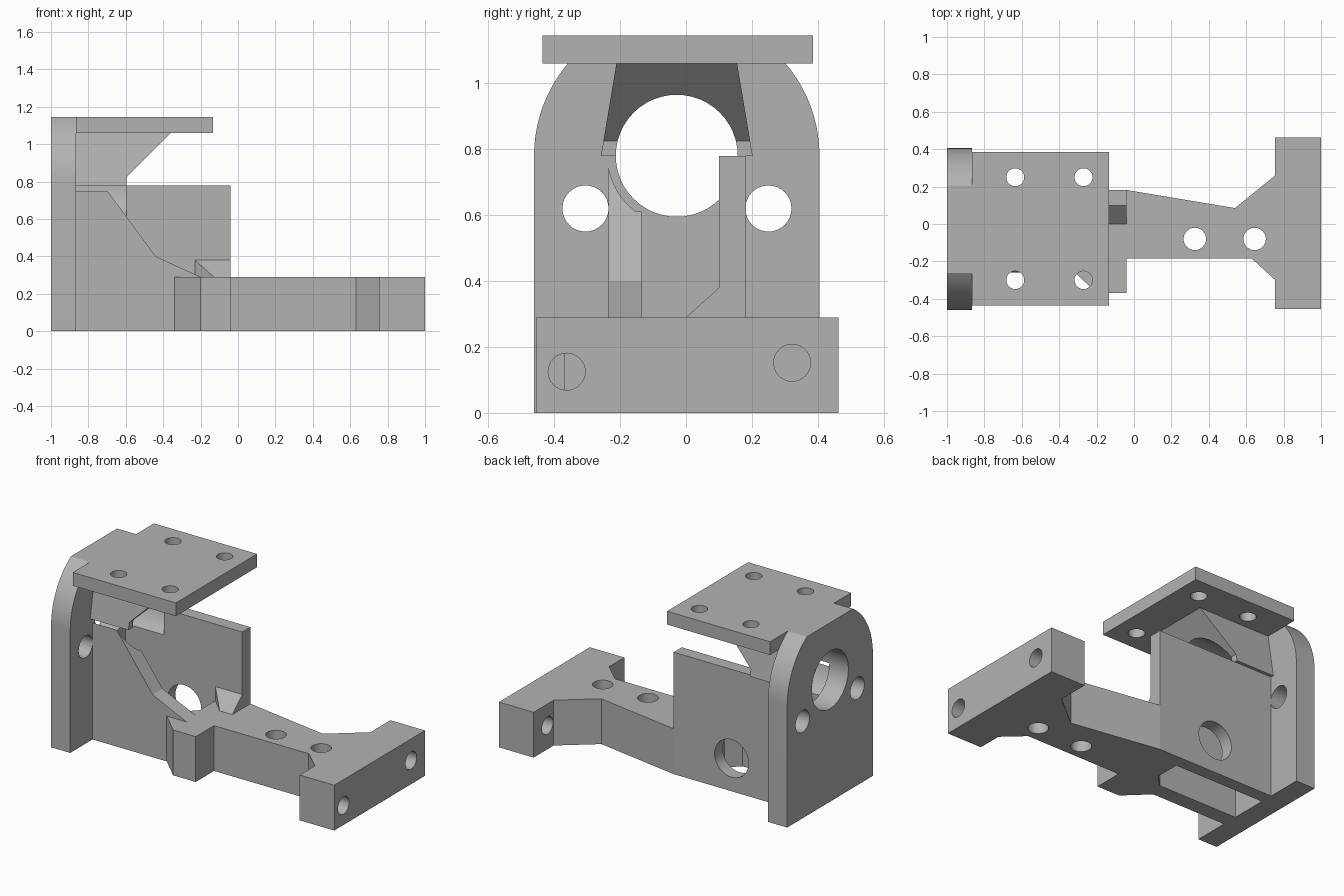
import bpy, bmesh, math
from mathutils import Vector

old = bpy.data.objects.get("Cube")
if old:
    bpy.data.objects.remove(old, do_unlink=True)

grey = bpy.data.materials.new("plain grey")
grey.use_nodes = True
grey.diffuse_color = (0.45, 0.45, 0.45, 1)
grey.node_tree.nodes["Principled BSDF"].inputs["Base Color"].default_value = (0.45, 0.45, 0.45, 1)


def place(axis, a, b, d):
    """Map profile coordinates (a, b) and depth d to space."""
    return {"x": Vector((d, a, b)), "y": Vector((a, d, b)), "z": Vector((a, b, d))}[axis]


def prism(name, axis, pts, lo, hi):
    """Extrude a flat profile along an axis."""
    bm = bmesh.new()
    ends = [[bm.verts.new(place(axis, a, b, d)) for a, b in pts] for d in (lo, hi)]
    bm.faces.new(ends[0])
    bm.faces.new(ends[1])
    n = len(pts)
    for i in range(n):
        j = (i + 1) % n
        bm.faces.new((ends[0][i], ends[0][j], ends[1][j], ends[1][i]))
    bmesh.ops.recalc_face_normals(bm, faces=bm.faces)
    mesh = bpy.data.meshes.new(name)
    bm.to_mesh(mesh)
    bm.free()
    mesh.materials.append(grey)
    obj = bpy.data.objects.new(name, mesh)
    bpy.context.collection.objects.link(obj)
    return obj


def box(name, x, y, z):
    return prism(name, "z", [(x[0], y[0]), (x[1], y[0]), (x[1], y[1]), (x[0], y[1])], *z)


def circle(a, b, r, n=48):
    return [(a + r * math.cos(2 * math.pi * i / n), b + r * math.sin(2 * math.pi * i / n)) for i in range(n)]


def cut(obj, axis, pts, lo, hi):
    """Remove a prism from an object."""
    tool = prism("cutter", axis, pts, lo, hi)
    tool.hide_render = True
    mod = obj.modifiers.new("cut", "BOOLEAN")
    mod.operation, mod.solver, mod.object = "DIFFERENCE", "EXACT", tool
    bpy.context.view_layer.update()
    result = bpy.data.meshes.new_from_object(obj.evaluated_get(bpy.context.evaluated_depsgraph_get()))
    obj.modifiers.clear()
    obj.data = result
    bpy.data.objects.remove(tool, do_unlink=True)


MID, BORE_Z, BORE_R = -0.028, 0.78, 0.185
BACK, FACE, TOP, BASE = -1.0, -0.865, 1.145, 0.29

# Back plate with rounded shoulders, a large bore and two bolt holes
R = 0.433
flat = math.asin((TOP - BORE_Z) / R)
arc = [(MID + R * math.cos(flat * i / 14), BORE_Z + R * math.sin(flat * i / 14)) for i in range(15)]
outline = [(MID + R, 0)] + arc + [(2 * MID - a, b) for a, b in reversed(arc)] + [(MID - R, 0)]
back_plate = prism("back_plate", "x", outline, BACK, FACE)
cut(back_plate, "x", circle(MID, BORE_Z, BORE_R), -1.1, -0.8)
for y in (-0.305, 0.25):
    cut(back_plate, "x", circle(y, 0.62, 0.07, 32), -1.1, -0.8)

# Top mounting plate with four holes
top_plate = box("top_plate", (FACE, -0.135), (-0.435, 0.385), (1.06, TOP))
for x in (-0.635, -0.27):
    for y in (-0.3, 0.25):
        cut(top_plate, "z", circle(x, y, 0.048, 32), 1, 1.2)

# Gusset under the top plate, narrowing upward
gusset = prism("gusset", "y", [(FACE, 0.78), (-0.595, 0.78), (-0.595, 0.825), (-0.36, 1.06), (FACE, 1.06)], -1, 1)
for v in gusset.data.vertices:
    half = 0.23 - 0.047 * (v.co.z - 0.78) / 0.28
    v.co.y = MID + math.copysign(half, v.co.y)
cut(gusset, "x", circle(MID, BORE_Z, BORE_R), -1.1, 0)

# Tall side wall with a round window
tall_wall = box("tall_wall", (FACE, -0.04), (0.1, 0.182), (0, 0.78))
cut(tall_wall, "y", circle(-0.45, 0.21, 0.12), 0, 0.3)

# Sloping side wall
sloped_wall = prism("sloped_wall", "y", [(FACE, 0), (-0.2, 0), (-0.2, BASE), (-0.44, 0.4), (-0.72, 0.78), (FACE, 0.78)], -0.235, -0.135)

# Round clearance between the walls
for wall in (tall_wall, sloped_wall):
    cut(wall, "x", circle(MID, BORE_Z, 0.21), FACE - 0.1, -0.595)

# Front foot with a slanted outer corner
foot = prism("foot", "z", [(-0.34, -0.235), (-0.2, -0.37), (-0.04, -0.37), (-0.04, 0.1), (-0.23, 0.1),
                           (-0.23, -0.06), (-0.305, -0.135), (-0.34, -0.135)], 0, BASE)

# Corner fillet between foot and tall wall
fillet = prism("corner_fillet", "x", [(0, BASE), (0.1, BASE), (0.1, 0.38)], -0.23, -0.04)
for v in fillet.data.vertices:
    if v.co.x < -0.2 and v.co.y < 0.05:
        v.co.x = -0.13

# Arm with a cross bar at the end
arm = prism("arm", "z", [(-0.04, -0.185), (0.63, -0.185), (0.755, -0.3), (0.755, -0.455), (1, -0.455),
                         (1, 0.462), (0.755, 0.462), (0.755, 0.26), (0.54, 0.085), (-0.04, 0.182)], 0, BASE)
for x in (0.325, 0.645):
    cut(arm, "z", circle(x, -0.08, 0.06, 32), -0.1, 0.4)
for y, z in ((-0.362, 0.125), (0.322, 0.152)):
    cut(arm, "x", circle(y, z, 0.056, 32), 0.7, 1.1)

# Smooth the round surfaces, keep the edges sharp
parts = [back_plate, top_plate, gusset, tall_wall, sloped_wall, foot, fillet, arm]
bpy.ops.object.select_all(action="DESELECT")
for part in parts:
    part.select_set(True)
bpy.context.view_layer.objects.active = back_plate
bpy.ops.object.shade_smooth_by_angle(angle=math.radians(25))
